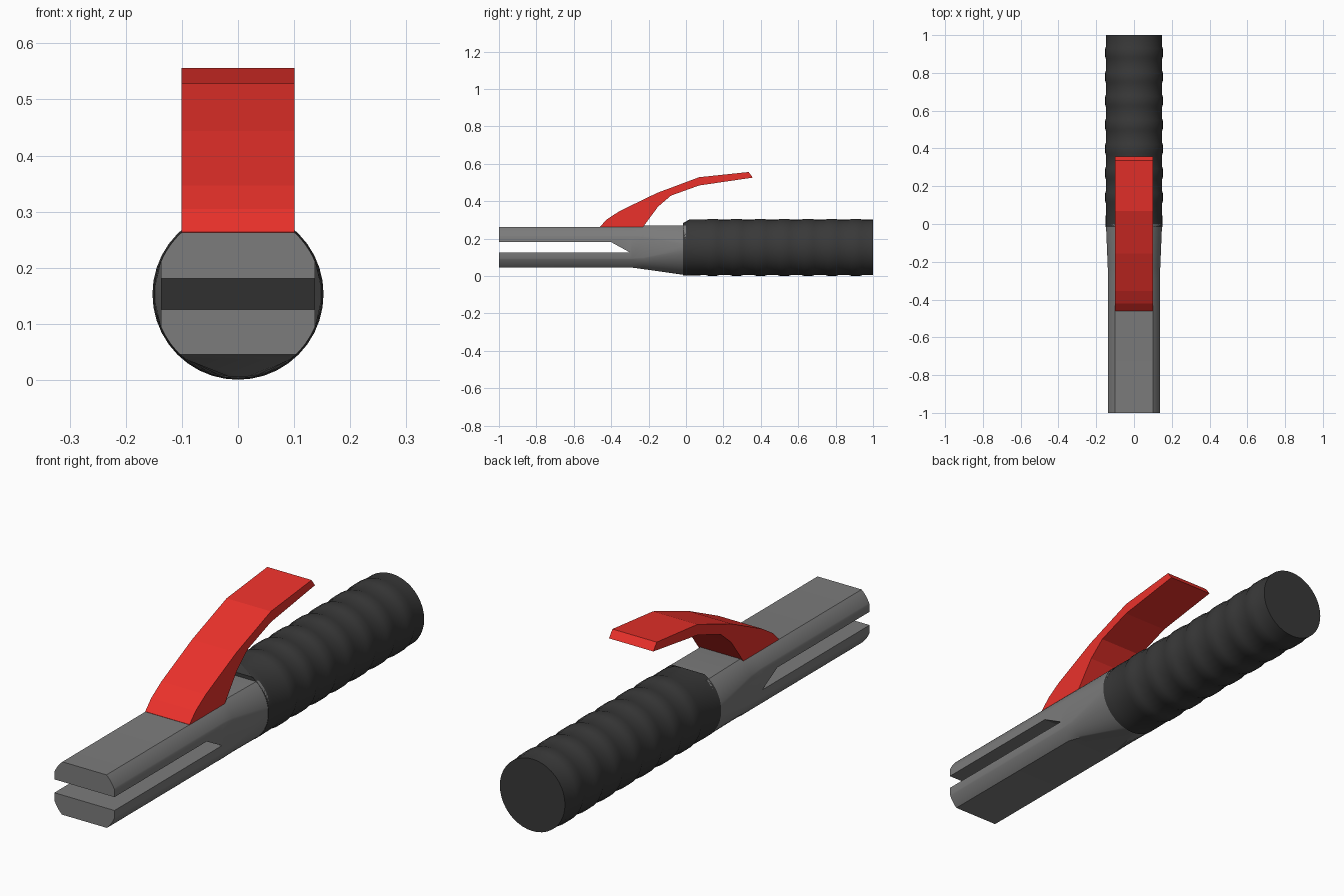
import bpy, bmesh
from math import acos, asin, cos, sin, pi, radians

if "Cube" in bpy.data.objects:
    bpy.data.objects.remove(bpy.data.objects["Cube"])

CZ = 0.153  # height of the long axis


def material(name, rgb):
    m = bpy.data.materials.new(name)
    m.diffuse_color = (*rgb, 1)
    m.use_nodes = True
    m.node_tree.nodes["Principled BSDF"].inputs["Base Color"].default_value = m.diffuse_color
    return m


def make(name, bm, mat=None):
    bmesh.ops.recalc_face_normals(bm, faces=bm.faces)
    me = bpy.data.meshes.new(name)
    bm.to_mesh(me)
    bm.free()
    ob = bpy.data.objects.new(name, me)
    bpy.context.collection.objects.link(ob)
    if mat:
        me.materials.append(mat)
    return ob


def section(r, w, low, high, n=10):
    """Circle of radius r cut flat at x = +-w, z = CZ - low and z = CZ + high."""
    pts = []
    side = acos(min(1, w / r))
    top, bottom = asin(min(1, high / r)), asin(min(1, low / r))
    for a, b in ((side, top), (pi - top, pi - side),
                 (pi + side, pi + bottom), (2 * pi - bottom, 2 * pi - side)):
        for i in range(n + 1):
            t = a + (b - a) * i / n
            pts.append((r * cos(t), CZ + r * sin(t)))
    return pts


def loft(name, rows, mat):
    bm = bmesh.new()
    rings = [[bm.verts.new((x, y, z)) for x, z in section(*s)] for y, *s in rows]
    for a, b in zip(rings, rings[1:]):
        for i in range(len(a)):
            j = (i + 1) % len(a)
            bm.faces.new((a[i], a[j], b[j], b[i]))
    bm.faces.new(rings[0])
    bm.faces.new(rings[-1])
    bmesh.ops.remove_doubles(bm, verts=bm.verts, dist=1e-5)
    return make(name, bm, mat)


def extrude_profile(name, pts, half, mat=None):
    bm = bmesh.new()
    a = [bm.verts.new((-half, y, z)) for y, z in pts]
    b = [bm.verts.new((half, y, z)) for y, z in pts]
    bm.faces.new(a)
    bm.faces.new(b)
    for i in range(len(a)):
        j = (i + 1) % len(a)
        bm.faces.new((a[i], a[j], b[j], b[i]))
    return make(name, bm, mat)


def smooth(ob):
    bpy.ops.object.select_all(action='DESELECT')
    ob.select_set(True)
    bpy.context.view_layer.objects.active = ob
    bpy.ops.object.shade_smooth_by_angle(angle=radians(25))


grey = material("metal_grey", (0.2, 0.2, 0.2))
black = material("rubber_black", (0.04, 0.04, 0.04))
red = material("lever_red", (0.83, 0.031, 0.024))

# Jaw body: flattened round bar that swells into the handle
body = loft("jaw_body", [
    (-1.0, 0.149, 0.137, 0.108, 0.110),
    (-0.29, 0.149, 0.137, 0.108, 0.110),
    (-0.23, 0.149, 0.139, 0.116, 0.118),
    (0.0, 0.149, 0.1485, 0.1485, 0.116)], grey)

# Slot between the two jaws
slot = extrude_profile("slot_cutter", [(-1.1, 0.126), (-0.3, 0.126), (-0.4, 0.181), (-1.1, 0.181)], 0.3)
slot.hide_render = True
cut = body.modifiers.new("slot", 'BOOLEAN')
cut.operation, cut.solver, cut.object = 'DIFFERENCE', 'EXACT', slot
bpy.ops.object.select_all(action='DESELECT')
bpy.context.view_layer.objects.active = body
body.select_set(True)
bpy.ops.object.modifier_apply(modifier="slot")
bpy.data.objects.remove(slot)
smooth(body)

# Softly ribbed grip with a flattened front top edge
R, RIB = 0.1485, 0.1525
rows = [(-0.015, 0.15, 0.15, 0.15, 0.13), (0.02, 0.15, 0.15, 0.15, 0.15)]
for k in range(1, 8):
    y = 0.015 + 0.1275 * k
    rows += [(y + d, r, r, r, r) for d, r in
             ((-0.034, R), (-0.022, RIB), (0.022, RIB), (0.034, R))]
rows.append((1.0, R, R, R, R))
smooth(loft("grip", rows, black))

# Squeeze lever: bent bar standing on the upper jaw
extrude_profile("lever", [
    (-0.46, 0.255), (-0.46, 0.264), (-0.42, 0.305), (-0.355, 0.347), (-0.155, 0.444),
    (0.07, 0.528), (0.335, 0.556), (0.357, 0.526), (0.07, 0.484),
    (-0.08, 0.43), (-0.15, 0.37), (-0.235, 0.255)], 0.101, red)
